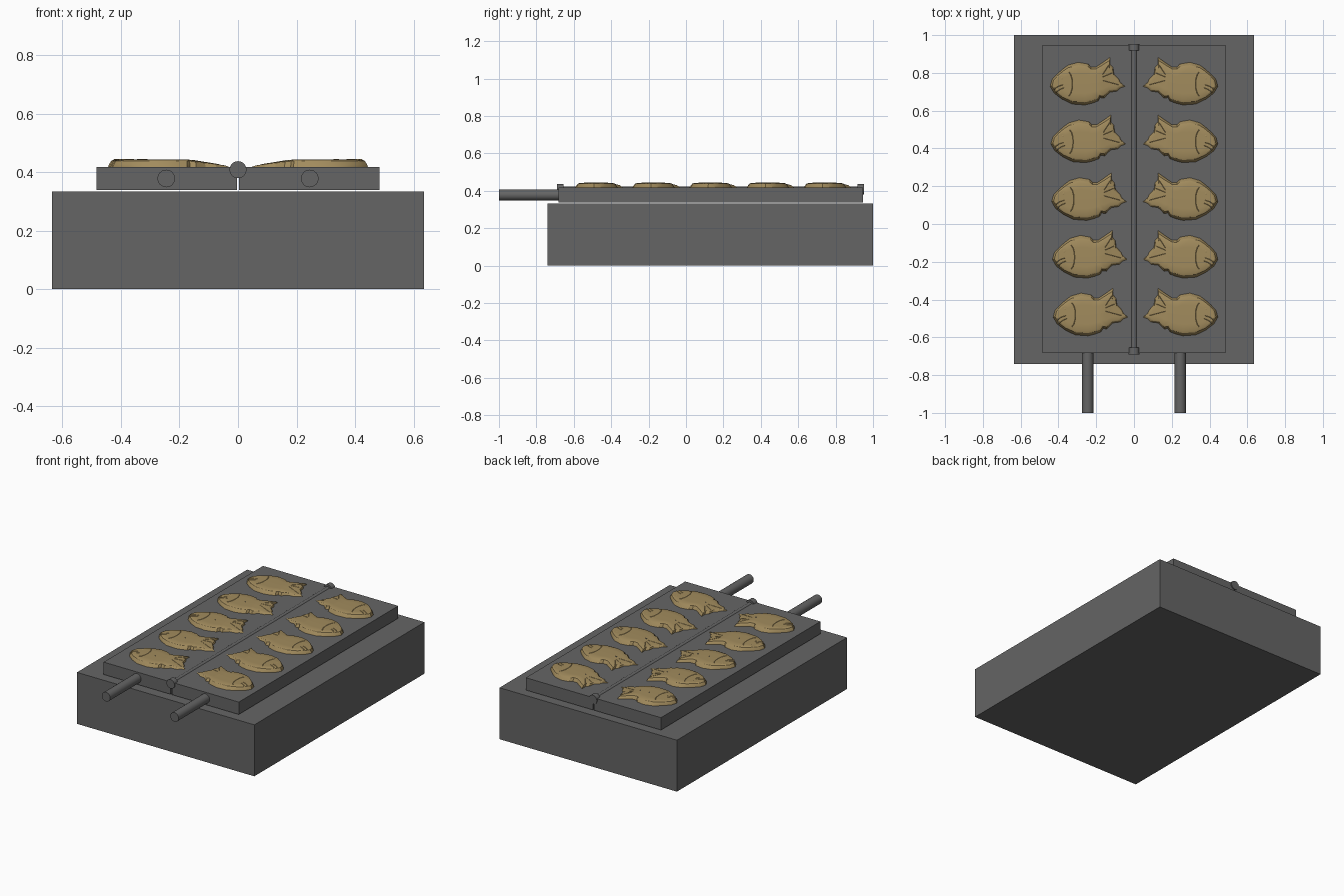
import bpy, bmesh, math
from mathutils import Vector

if "Cube" in bpy.data.objects:
    bpy.data.objects.remove(bpy.data.objects["Cube"])


def material(name, rgb):
    m = bpy.data.materials.new(name)
    m.diffuse_color = (*rgb, 1)
    m.use_nodes = True
    m.node_tree.nodes["Principled BSDF"].inputs["Base Color"].default_value = m.diffuse_color
    return m


IRON = material("dark_iron", (0.13, 0.13, 0.13))
BATTER = material("golden_batter", (0.36, 0.26, 0.11))


def finish(bm, name, mat):
    bmesh.ops.recalc_face_normals(bm, faces=bm.faces)
    me = bpy.data.meshes.new(name)
    bm.to_mesh(me)
    bm.free()
    me.materials.append(mat)
    ob = bpy.data.objects.new(name, me)
    bpy.context.collection.objects.link(ob)
    return ob


def box(name, lo, hi):
    bm = bmesh.new()
    bmesh.ops.create_cube(bm, size=1)
    for v in bm.verts:
        v.co = Vector([(a + b) / 2 + c * (b - a) for a, b, c in zip(lo, hi, v.co)])
    return finish(bm, name, IRON)


def rod(name, x, z, r, y0, y1, sides=24):
    bm = bmesh.new()
    bmesh.ops.create_cone(bm, cap_ends=True, segments=sides, radius1=r, radius2=r, depth=y1 - y0)
    for v in bm.verts:
        v.co = Vector((x + v.co.x, (y0 + y1) / 2 + v.co.z, z + v.co.y))
    ob = finish(bm, name, IRON)
    for p in ob.data.polygons:
        p.use_smooth = len(p.vertices) == 4
    return ob


# Stove body
box("stove_body", (-0.635, -0.74, 0), (0.635, 1.0, 0.333))

# Two hinged plates with handles
for side, s in (("left", -1), ("right", 1)):
    xs = sorted((s * 0.004, s * 0.484))
    box(side + "_plate", (xs[0], -0.683, 0.338), (xs[1], 0.947, 0.418))
    rod(side + "_handle", s * 0.245, 0.378, 0.03, -1.0, -0.68)

# Hinge pin and its end caps
rod("hinge_pin", 0, 0.408, 0.016, -0.68, 0.945)
rod("front_hinge_cap", 0, 0.408, 0.029, -0.69, -0.655)
rod("back_hinge_cap", 0, 0.408, 0.029, 0.918, 0.953)

# Fish outline seen from above (thousandths), mouth at -x, tail at +x
OUTLINE = [(-198, -12), (-188, 24), (-161, 53), (-130, 80), (-103, 100), (-50, 115),
           (3, 106), (18, 90), (45, 90), (82, 115), (120, 142), (119, 106), (135, 88),
           (140, 53), (166, 26), (172, 10), (198, -12), (172, -22), (156, -38), (119, -43),
           (103, -58), (87, -75), (66, -72), (56, -90), (24, -102), (-13, -111),
           (-82, -106), (-135, -80), (-177, -48)]


def top_height(x):
    # Level over the body, falling toward the tail
    if x < 0.06:
        return 0.443
    return 0.443 - 0.021 * min(1, (x - 0.06) / 0.13)


def spine(x):
    x = max(-0.12, min(0.13, x * 0.85))
    return Vector((x, 0.02 * max(0, x / 0.13)))


def ridge(bm, points, w, h):
    # Low ridge following the fish's upper surface
    rows = []
    for i, p in enumerate(points):
        a, b = points[max(i - 1, 0)], points[min(i + 1, len(points) - 1)]
        t = (Vector(b) - Vector(a)).normalized()
        n = Vector((-t.y, t.x)) * w
        z = top_height(p[0])
        rows.append([bm.verts.new((p[0] + n.x * k, p[1] + n.y * k, z + d))
                     for k, d in ((-1, -0.004), (0, h), (1, -0.004))])
    for r, q in zip(rows, rows[1:]):
        for k in range(2):
            bm.faces.new((r[k], r[k + 1], q[k + 1], q[k]))


def fish_mesh():
    bm = bmesh.new()
    rings = []
    # Inset toward the spine, and share of the height above the plate
    for inset, lift in ((0, -1), (0, 0), (0.05, 0.35), (0.13, 0.8), (0.24, 0.97), (0.55, 0.98), (1, 1)):
        ring = []
        for px, py in OUTLINE:
            p = Vector((px, py)) / 1000
            q = p.lerp(spine(p.x), inset)
            z = 0.418 + (top_height(q.x) - 0.418) * lift if lift >= 0 else 0.4
            ring.append(bm.verts.new((q.x, q.y, z)))
        rings.append(ring)
    n = len(OUTLINE)
    for a, b in zip(rings, rings[1:]):
        for i in range(n):
            j = (i + 1) % n
            bm.faces.new((a[i], a[j], b[j], b[i]))
    bm.faces.new(rings[0])
    bmesh.ops.remove_doubles(bm, verts=bm.verts, dist=0.0005)
    # Gill, lips, tail ribs and eye
    ridge(bm, [(-0.105 + 0.025 * math.cos(a), 0.065 * math.sin(a))
               for a in [math.radians(d) for d in range(-75, 76, 25)]], 0.006, 0.001)
    ridge(bm, [(-0.178, -0.028), (-0.155, -0.012), (-0.13, -0.004)], 0.005, 0.001)
    ridge(bm, [(-0.168, -0.044), (-0.145, -0.028), (-0.125, -0.02)], 0.005, 0.001)
    for end in ((0.112, 0.1), (0.128, 0.058), (0.165, -0.004)):
        ridge(bm, [(0.08, 0.02 + end[1] * 0.3), end], 0.005, 0.001)
    eye = [bm.verts.new((-0.135 + 0.011 * math.cos(a), 0.03 + 0.011 * math.sin(a), 0.44))
           for a in [k * math.tau / 8 for k in range(8)]]
    tip = bm.verts.new((-0.135, 0.03, 0.4455))
    for i in range(8):
        bm.faces.new((eye[i], eye[(i + 1) % 8], tip))
    return bm


# Ten fish cakes, mirrored across the hinge
for row in range(5):
    y = 0.741 - row * 0.3055
    for side in ("left", "right"):
        bm = fish_mesh()
        for v in bm.verts:
            x = v.co.x - 0.246 + (0.004 * row if side == "left" else 0)
            v.co.x = x if side == "left" else -x
            v.co.y += y
        ob = finish(bm, f"{side}_fish_{row + 1}", BATTER)
        bpy.context.view_layer.objects.active = ob
        ob.select_set(True)
        bpy.ops.object.shade_smooth_by_angle(angle=math.radians(25))
        ob.select_set(False)
